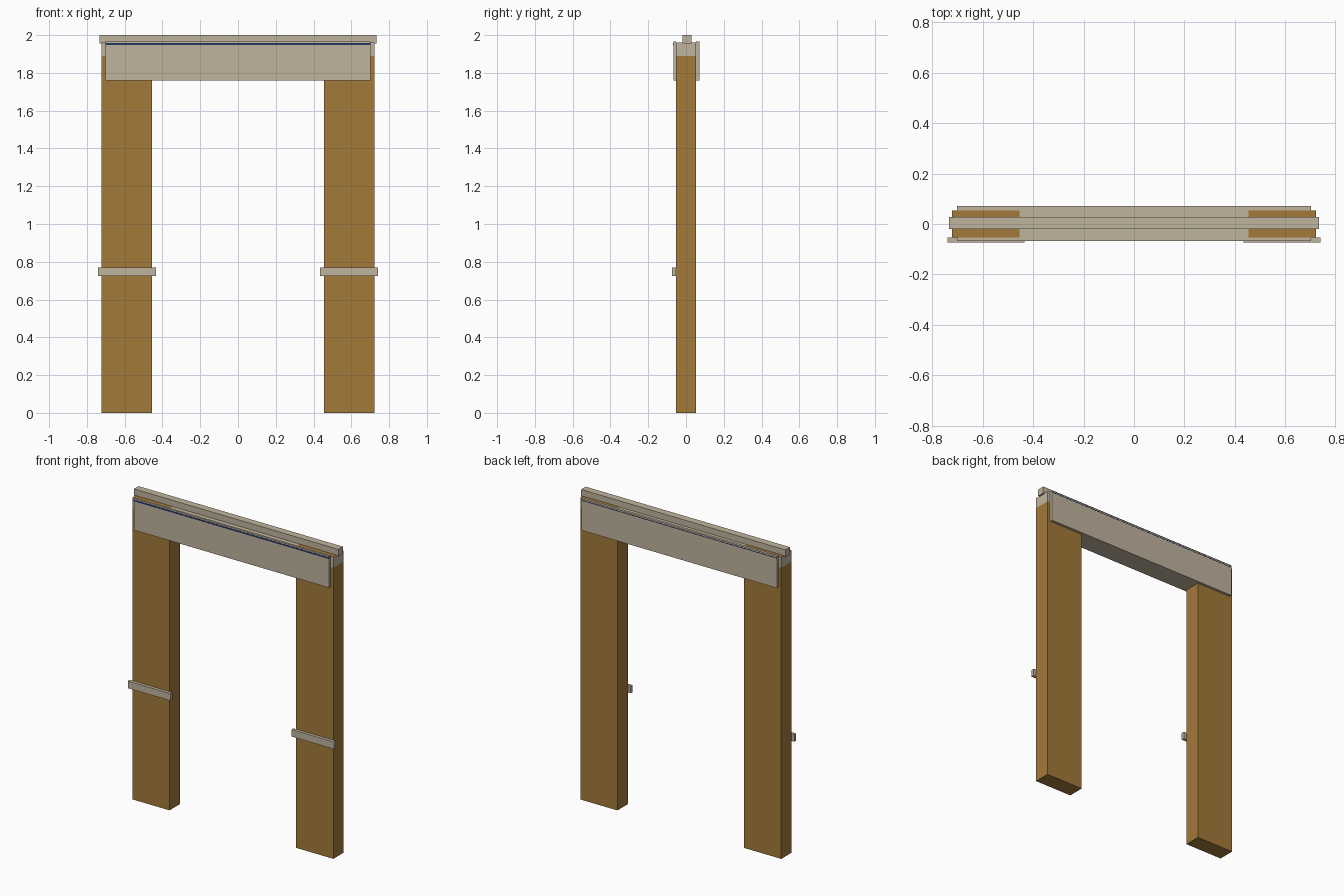
import bpy

if "Cube" in bpy.data.objects:
    bpy.data.objects.remove(bpy.data.objects["Cube"])


def material(name, rgb):
    m = bpy.data.materials.new(name)
    m.diffuse_color = (*rgb, 1.0)
    m.use_nodes = True
    m.node_tree.nodes["Principled BSDF"].inputs["Base Color"].default_value = m.diffuse_color
    return m


WOOD = material("warm_brown", (0.37, 0.195, 0.042))
BEIGE = material("pale_beige", (0.53, 0.455, 0.34))
NAVY = material("dark_navy", (0.02, 0.035, 0.13))


def box(name, x, y, z, mat, top_mat=None):
    """Axis-aligned box from (min, max) pairs; the top may have its own colour."""
    verts = [(a, b, c) for c in z for b in y for a in x]
    faces = [(0, 2, 3, 1), (4, 5, 7, 6), (0, 1, 5, 4),
             (2, 6, 7, 3), (0, 4, 6, 2), (1, 3, 7, 5)]
    me = bpy.data.meshes.new(name)
    me.from_pydata(verts, [], faces)
    me.materials.append(mat)
    if top_mat:
        me.materials.append(top_mat)
        me.polygons[1].material_index = 1
    ob = bpy.data.objects.new(name, me)
    bpy.context.collection.objects.link(ob)
    return ob


POST_Y = (-0.053, 0.054)

# posts with pale heads and a cross bar on the front
for side, s in (("left", -1), ("right", 1)):
    px = sorted((s * 0.455, s * 0.722))
    bx = sorted((s * 0.435, s * 0.741))
    box(side + "_post", px, POST_Y, (0, 1.89), WOOD)
    box(side + "_post_head", px, POST_Y, (1.89, 1.96), BEIGE, WOOD)
    box(side + "_cross_bar", bx, (-0.073, -0.053), (0.725, 0.771), BEIGE)

# lintel: core between the posts and a board on each face
box("lintel_core", (-0.455, 0.455), POST_Y, (1.76, 1.96), BEIGE)
box("front_board", (-0.702, 0.702), (-0.067, -0.053), (1.76, 1.965), BEIGE)
box("back_board", (-0.702, 0.702), (0.054, 0.071), (1.76, 1.965), BEIGE)

# thin dark lines near the top of the boards
box("front_line", (-0.702, 0.702), (-0.068, -0.066), (1.947, 1.957), NAVY)
box("back_line", (-0.702, 0.702), (0.0700, 0.0715), (1.952, 1.957), NAVY)

# ridge bar along the top
box("ridge_bar", (-0.734, 0.734), (-0.019, 0.028), (1.955, 2.0), BEIGE)
